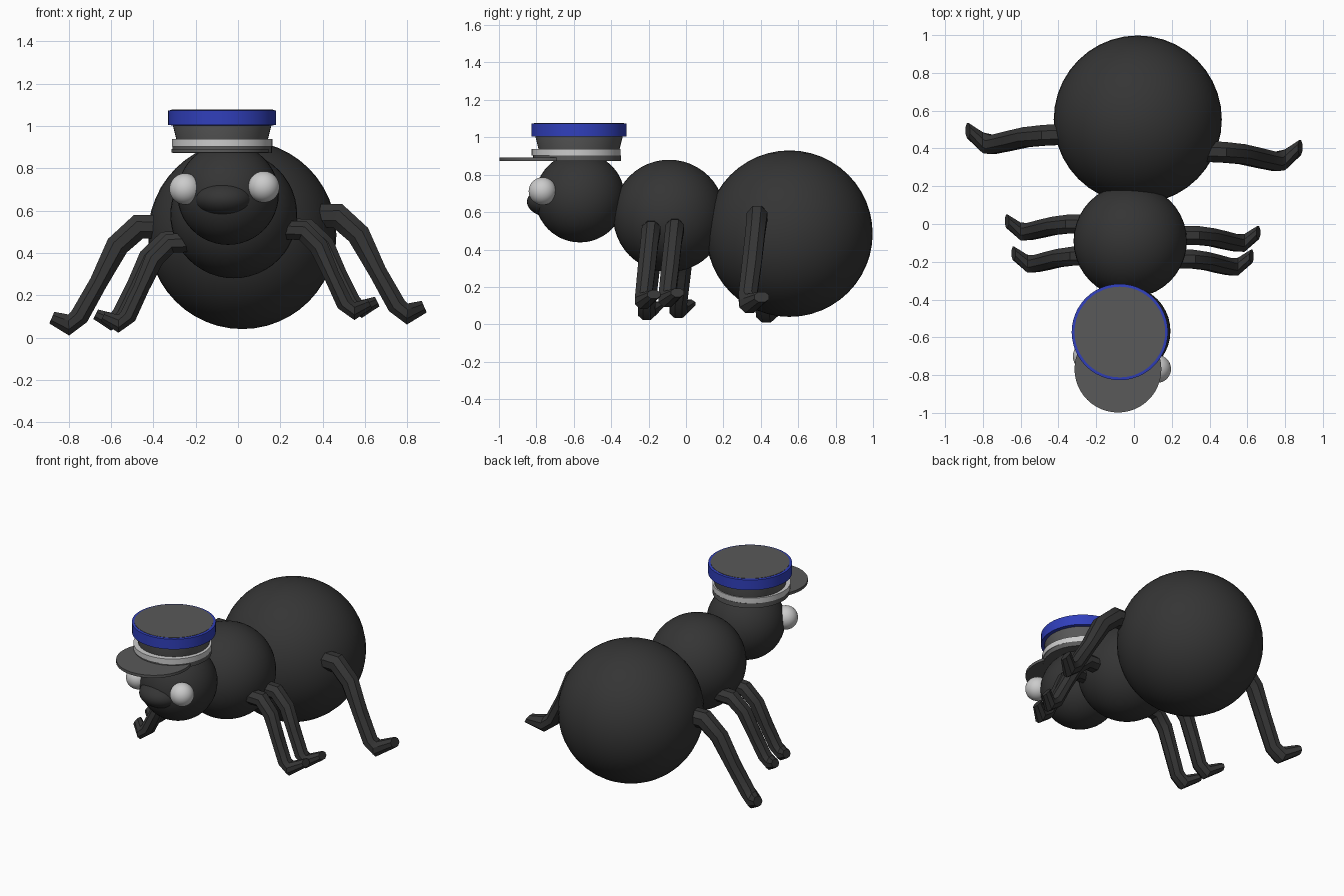
import bpy, bmesh, math
from mathutils import Vector

if "Cube" in bpy.data.objects:
    bpy.data.objects.remove(bpy.data.objects["Cube"])


def material(name, rgb):
    m = bpy.data.materials.new(name)
    m.diffuse_color = (*rgb, 1)
    m.use_nodes = True
    m.node_tree.nodes["Principled BSDF"].inputs["Base Color"].default_value = m.diffuse_color
    return m


BLACK = material("soft black", (0.035, 0.035, 0.035))
FELT = material("dark felt", (0.1, 0.1, 0.1))
BLUE = material("blue", (0.03, 0.05, 0.5))
WHITE = material("white", (0.75, 0.75, 0.75))


def finish(name, bm, mat, angle=40):
    bmesh.ops.recalc_face_normals(bm, faces=bm.faces)
    me = bpy.data.meshes.new(name)
    bm.to_mesh(me)
    bm.free()
    ob = bpy.data.objects.new(name, me)
    bpy.context.collection.objects.link(ob)
    me.materials.append(mat)
    bpy.ops.object.select_all(action='DESELECT')
    ob.select_set(True)
    bpy.context.view_layer.objects.active = ob
    bpy.ops.object.shade_smooth_by_angle(angle=math.radians(angle))
    return ob


def ball(name, loc, radii, mat):
    bm = bmesh.new()
    bmesh.ops.create_uvsphere(bm, u_segments=40, v_segments=24, radius=1)
    bmesh.ops.scale(bm, vec=radii, verts=bm.verts)
    bmesh.ops.translate(bm, vec=loc, verts=bm.verts)
    return finish(name, bm, mat)


def skin(bm, rings):
    """Bridge equal rings of points and cap both ends."""
    vs = [[bm.verts.new(p) for p in r] for r in rings]
    n = len(vs[0])
    for a, b in zip(vs, vs[1:]):
        for i in range(n):
            j = (i + 1) % n
            bm.faces.new((a[i], a[j], b[j], b[i]))
    bm.faces.new(vs[0])
    bm.faces.new(vs[-1])


def turned(name, cx, cy, profile, mat, n=48):
    """Closed round part from (radius, height) pairs."""
    bm = bmesh.new()
    skin(bm, [[(cx + r * math.cos(2 * math.pi * i / n), cy + r * math.sin(2 * math.pi * i / n), z)
               for i in range(n)] for r, z in profile])
    return finish(name, bm, mat)


def leg(name, path, side, dy, dz):
    """path: x, y, z, width, thickness. The stance leans and turns a little per side."""
    bm = bmesh.new()
    pts = [Vector(p[:3]) for p in path]
    rings = []
    for k, (x, y, z, w, t) in enumerate(path):
        d = pts[min(k + 1, len(pts) - 1)] - pts[max(k - 1, 0)]
        nrm = Vector((-d.z, 0, d.x)).normalized()
        ring = []
        for i in range(8):
            a = math.pi * (i + 0.5) / 4
            p = pts[k] + Vector((0, 1, 0)) * (math.cos(a) * w * 0.54) + nrm * (math.sin(a) * t * 0.54)
            ring.append((side * p.x, p.y - side * dy, p.z + side * dz))
        rings.append(ring)
    skin(bm, rings)
    return finish(name, bm, BLACK, 35)


# body
ball("abdomen", (0.02, 0.553, 0.485), (0.445,) * 3, BLACK)
ball("thorax", (-0.02, -0.09, 0.58), (0.30,) * 3, BLACK)
ball("head", (-0.047, -0.567, 0.678), (0.24,) * 3, BLACK)
ball("snout", (-0.065, -0.71, 0.655), (0.14, 0.14, 0.085), BLACK)
ball("right_eye", (0.122, -0.767, 0.712), (0.074,) * 3, WHITE)
ball("left_eye", (-0.25, -0.70, 0.702), (0.074,) * 3, WHITE)

# peaked cap
CX, CY = -0.075, -0.572
turned("cap_visor", -0.085, -0.768, [(0.23, 0.874), (0.23, 0.892)], FELT)
turned("cap_base", CX, CY - 0.01, [(0.235, 0.872), (0.235, 0.903)], FELT)
turned("cap_white_band", CX, CY - 0.015, [(0.238, 0.903), (0.238, 0.938)], WHITE)
turned("cap_crown", CX, CY, [(0.215, 0.93), (0.235, 1.01), (0.24, 1.077)], FELT)
turned("cap_blue_band", CX, CY, [(0.24, 1.003), (0.255, 1.005), (0.255, 1.073), (0.24, 1.075)], BLUE)

# legs: hip, knee, shin, ankle, heel, toe
rear = [(0.33, 0.43, 0.55, 0.11, 0.11), (0.47, 0.425, 0.55, 0.11, 0.12),
        (0.57, 0.415, 0.46, 0.105, 0.11), (0.66, 0.395, 0.285, 0.105, 0.085),
        (0.75, 0.375, 0.125, 0.10, 0.09), (0.80, 0.385, 0.085, 0.11, 0.10),
        (0.88, 0.45, 0.12, 0.08, 0.06)]
middle = [(0.20, -0.03, 0.49, 0.10, 0.09), (0.33, -0.03, 0.485, 0.10, 0.095),
          (0.41, -0.04, 0.41, 0.095, 0.09), (0.475, -0.055, 0.275, 0.095, 0.075),
          (0.54, -0.07, 0.14, 0.09, 0.08), (0.585, -0.07, 0.105, 0.095, 0.085),
          (0.658, -0.015, 0.14, 0.07, 0.05)]
front = [(x - 0.035 * min(1, x / 0.5), y - 0.148, z - 0.01, w, t) for x, y, z, w, t in middle]

for tag, path, dy, dz in (("rear", rear, 0.045, 0.026),
                          ("middle", middle, 0.03, 0.03),
                          ("front", front, 0.008, 0.03)):
    for label, side in (("right", 1), ("left", -1)):
        shift = 0.015 if tag != "rear" and side < 0 else 0
        leg(f"{label}_{tag}_leg", [(x + shift, y, z, w, t) for x, y, z, w, t in path], side, dy, dz)
